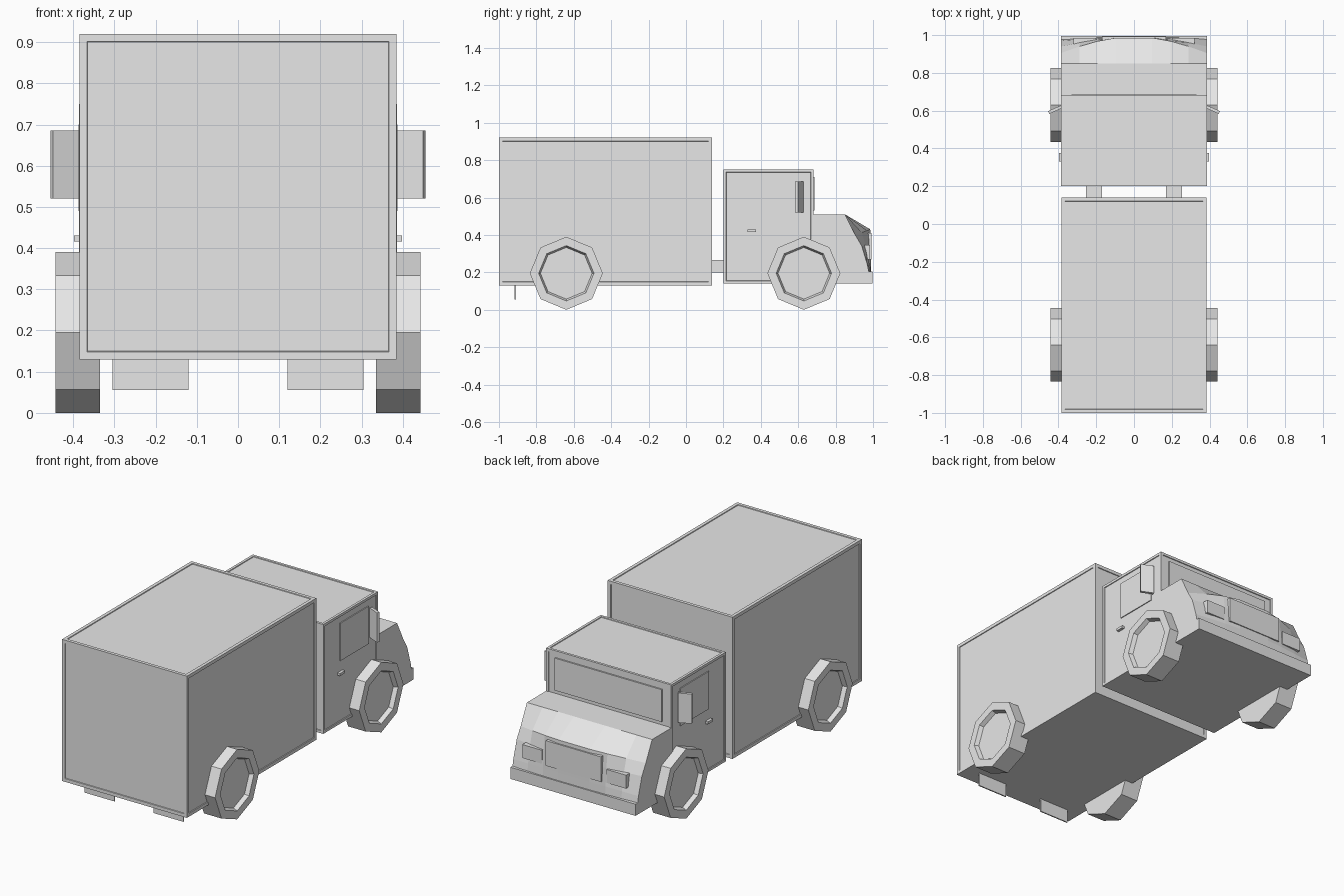
import bpy, bmesh, math
from mathutils import Matrix, Vector

cube = bpy.data.objects.get("Cube")
if cube:
    bpy.data.objects.remove(cube)

grey = bpy.data.materials.new("plain_grey")
grey.use_nodes = True
grey.diffuse_color = (0.8, 0.8, 0.8, 1)
grey.node_tree.nodes["Principled BSDF"].inputs["Base Color"].default_value = (0.8, 0.8, 0.8, 1)


def finish(name, bm):
    bmesh.ops.recalc_face_normals(bm, faces=bm.faces)
    mesh = bpy.data.meshes.new(name)
    bm.to_mesh(mesh)
    bm.free()
    mesh.materials.append(grey)
    obj = bpy.data.objects.new(name, mesh)
    bpy.context.collection.objects.link(obj)
    return obj


def box(name, x, y, z, frame=0, depth=0.004, turn=0):
    """Box from (min, max) ranges, with optional recessed panels and a turn about z."""
    bm = bmesh.new()
    bmesh.ops.create_cube(bm, size=1)
    size = [r[1] - r[0] for r in (x, y, z)]
    centre = Vector([(r[1] + r[0]) / 2 for r in (x, y, z)])
    bm.transform(Matrix.Translation(centre) @ Matrix.Rotation(turn, 4, 'Z')
                 @ Matrix.Diagonal((*size, 1)))
    if frame:
        panels = [f for f in bm.faces if f.normal.z > -0.5]
        bmesh.ops.inset_individual(bm, faces=panels, thickness=frame)
        bmesh.ops.inset_individual(bm, faces=panels, thickness=0.002, depth=-depth)
    return finish(name, bm)


def wheel(name, side, y):
    """Eight-sided tyre with a sloped rim recess on the outer face."""
    bm = bmesh.new()
    # (radius, x) rings from the inner side to the hub
    rings = [(0.195, 0.335), (0.195, 0.443), (0.148, 0.443), (0.138, 0.42)]
    loops = []
    for radius, x in rings:
        loops.append([bm.verts.new((side * x, y + radius * math.sin(a * math.pi / 4),
                                    0.195 + radius * math.cos(a * math.pi / 4)))
                      for a in range(8)])
    for a, b in zip(loops, loops[1:]):
        for i in range(8):
            j = (i + 1) % 8
            bm.faces.new((a[i], a[j], b[j], b[i]))
    bm.faces.new(loops[0])
    bm.faces.new(loops[-1])
    return finish(name, bm)


def nose():
    """Hood lofted across x, with corners swept back towards the sides."""
    middle = [(0.85, 0.51), (0.985, 0.43), (0.987, 0.35), (0.988, 0.25), (0.99, 0.14)]
    edge = [(0.85, 0.51), (0.905, 0.40), (0.94, 0.34), (0.97, 0.24), (0.99, 0.14)]
    bm = bmesh.new()
    sections = []
    for i in range(9):
        u = i / 4 - 1
        t = max(0, (abs(u) - 0.25) / 0.75) ** 1.4
        pts = [(0.67, 0.14), (0.67, 0.51)]
        pts += [(m[0] + (e[0] - m[0]) * t, m[1] + (e[1] - m[1]) * t)
                for m, e in zip(middle, edge)]
        sections.append([bm.verts.new((0.386 * u, y, z)) for y, z in pts])
    n = len(sections[0])
    for a, b in zip(sections, sections[1:]):
        for k in range(n):
            bm.faces.new((a[k], a[(k + 1) % n], b[(k + 1) % n], b[k]))
    bm.faces.new(sections[0])
    bm.faces.new(sections[-1])
    return finish("hood", bm)


# Main bodies
box("cargo_box", (-0.385, 0.385), (-1, 0.14), (0.13, 0.92), frame=0.026)
box("cab", (-0.386, 0.386), (0.2, 0.682), (0.14, 0.75), frame=0.02)
nose()

# Front details
box("windscreen", (-0.33, 0.33), (0.67, 0.686), (0.53, 0.71))
box("grille", (-0.17, 0.17), (0.95, 0.993), (0.27, 0.41))
box("bumper", (-0.386, 0.386), (0.9, 0.996), (0.14, 0.205))

# Paired parts
for label, s in (("left", 1), ("right", -1)):
    def pair(name, x, y, z, turn=0):
        box(f"{label}_{name}", sorted((s * x[0], s * x[1])), y, z, turn=s * turn)

    pair("headlight", (0.2, 0.32), (0.92, 0.985), (0.27, 0.345))
    pair("side_window", (0.375, 0.387), (0.35, 0.6), (0.49, 0.7))
    pair("door_handle", (0.38, 0.398), (0.33, 0.375), (0.416, 0.43))
    pair("mirror", (0.383, 0.455), (0.597, 0.613), (0.52, 0.685), turn=-0.42)
    pair("chassis_beam", (0.17, 0.255), (0.1, 0.24), (0.2, 0.265))
    pair("mud_flap", (0.12, 0.305), (-0.917, -0.91), (0.055, 0.14))
    wheel(f"{label}_front_wheel", s, 0.63)
    wheel(f"{label}_rear_wheel", s, -0.64)
